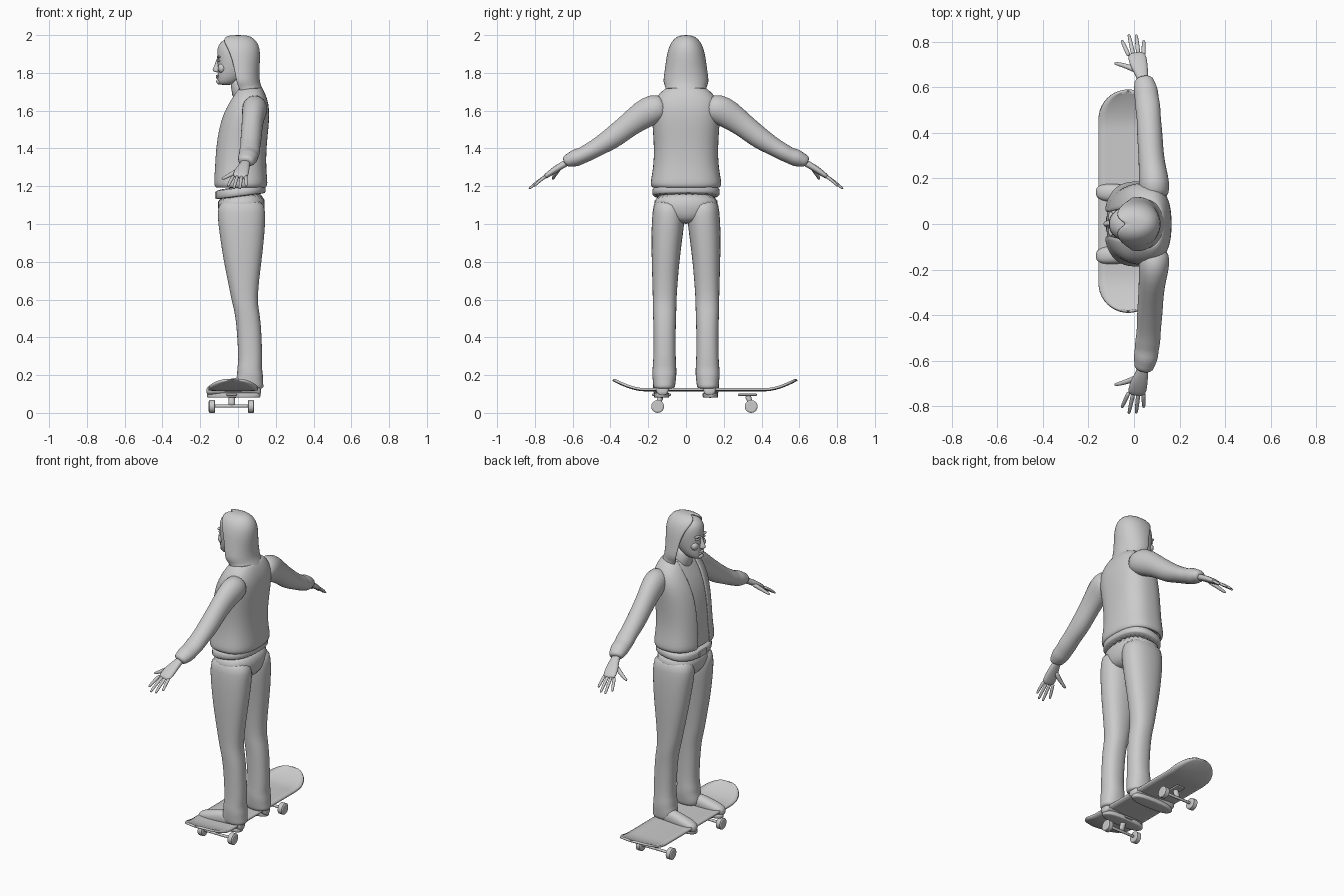
import bpy, bmesh
from math import sin, cos, pi, radians, sqrt
from mathutils import Vector

cube = bpy.data.objects.get("Cube")
if cube:
    bpy.data.objects.remove(cube)

grey = bpy.data.materials.new("plain_grey")
grey.use_nodes = True
grey.diffuse_color = (0.6, 0.6, 0.6, 1)
grey.node_tree.nodes["Principled BSDF"].inputs["Base Color"].default_value = (0.6, 0.6, 0.6, 1)


def finish(name, bm, subdiv=0, thick=0, smooth=True, bevel=0):
    """Turn a bmesh into a finished object."""
    bmesh.ops.recalc_face_normals(bm, faces=bm.faces)
    for f in bm.faces:
        f.smooth = smooth
    mesh = bpy.data.meshes.new(name)
    bm.to_mesh(mesh)
    bm.free()
    mesh.materials.append(grey)
    ob = bpy.data.objects.new(name, mesh)
    bpy.context.collection.objects.link(ob)
    if thick:
        mod = ob.modifiers.new("thickness", 'SOLIDIFY')
        mod.thickness = thick
        mod.offset = -1
    if bevel:
        mod = ob.modifiers.new("bevel", 'BEVEL')
        mod.width = bevel
        mod.segments = 2
    if subdiv:
        mod = ob.modifiers.new("subdivision", 'SUBSURF')
        mod.levels = mod.render_levels = subdiv
    return ob


def loft(name, rings, n=20, power=2.0, gaps=None, subdiv=1, thick=0, caps=(True, True)):
    """Skin rings of (centre, u radius, v radius); gaps leave the -u side open."""
    bm = bmesh.new()
    rows = []
    for i, (c, u, v) in enumerate(rings):
        gap = radians(gaps[i]) if gaps else 0
        row = []
        for k in range(n):
            t = gap + (2 * pi - 2 * gap) * k / (n - 1 if gaps else n)
            a, b = -cos(t), sin(t)
            a, b = [abs(w) ** (2 / power) * (1 if w > 0 else -1) for w in (a, b)]
            row.append(bm.verts.new(c + u * a + v * b))
        rows.append(row)
    for lo, hi in zip(rows, rows[1:]):
        for k in range(n - 1 if gaps else n):
            j = (k + 1) % n
            bm.faces.new((lo[k], lo[j], hi[j], hi[k]))
    for row, cap in zip((rows[0], rows[-1]), caps):
        if cap:
            bm.faces.new(row)
    return finish(name, bm, subdiv, thick)


def level(z, x0, x1, hy, y=0, tilt=0):
    """Nearly horizontal ring given by its extent in x and half width in y."""
    r = (x1 - x0) / 2
    return Vector(((x0 + x1) / 2, y, z)), Vector((r, 0, tilt * r)), Vector((0, hy, 0))


def tube(name, path, n=10, **kw):
    """Tube along points (x, y, z, radius in x, other radius)."""
    pts = [Vector(p[:3]) for p in path]
    rings = []
    for i, p in enumerate(path):
        t = (pts[min(i + 1, len(pts) - 1)] - pts[max(i - 1, 0)]).normalized()
        u = Vector((1, 0, 0))
        u = (u - t * u.dot(t)).normalized()
        rings.append((pts[i], u * p[3], t.cross(u) * p[4]))
    return loft(name, rings, n, **kw)


def box(name, centre, size, bevel=0.004):
    bm = bmesh.new()
    bmesh.ops.create_cube(bm, size=1)
    bmesh.ops.scale(bm, vec=size, verts=bm.verts)
    bmesh.ops.translate(bm, vec=centre, verts=bm.verts)
    return finish(name, bm, smooth=False, bevel=bevel)


def ball(name, centre, size):
    bm = bmesh.new()
    bmesh.ops.create_uvsphere(bm, u_segments=14, v_segments=10, radius=1)
    bmesh.ops.scale(bm, vec=size, verts=bm.verts)
    bmesh.ops.translate(bm, vec=centre, verts=bm.verts)
    return finish(name, bm)


def rod(name, x0, x1, y, z, r, n=24):
    """Cylinder running along x with slightly rounded rims."""
    spec = [(x0, r * 0.8), (x0 + 0.004, r), (x1 - 0.004, r), (x1, r * 0.8)]
    rings = [(Vector((x, y, z)), Vector((0, s, 0)), Vector((0, 0, s))) for x, s in spec]
    ob = loft(name, rings, n, subdiv=0)
    bpy.context.view_layer.objects.active = ob
    ob.select_set(True)
    bpy.ops.object.shade_smooth_by_angle()
    ob.select_set(False)


# Jacket, open at the front over a shirt
torso = [(1.19, -.122, .146, .176), (1.205, -.132, .156, .188), (1.23, -.132, .156, .187),
         (1.3, -.127, .149, .173), (1.4, -.122, .15, .169), (1.5, -.108, .161, .176),
         (1.58, -.085, .167, .182), (1.64, -.055, .162, .176), (1.69, -.025, .145, .145),
         (1.725, -.005, .125, .1)]
loft("jacket", [level(*t) for t in torso], 33, 2.5,
     [13, 13, 13, 13, 13, 14, 15, 18, 24, 40], thick=0.012, caps=(False, False))
loft("shirt", [level(z, a + .01, b - .014, h - .014) for z, a, b, h in torso], 28, 2.5)
loft("waistband", [level(z, -.117, .147, h, tilt=.13) for z, h in
                   ((1.145, .174), (1.15, .179), (1.185, .179), (1.2, .174))], 28, 2.5)
box("belt_buckle", (-.116, 0, 1.153), (.012, .07, .036))

# Trousers: hips and two legs with loose folds at the hem
loft("trouser_hips", [level(1.0, -.06, .1, .05), level(1.03, -.09, .132, .12),
                      level(1.08, -.108, .144, .174), level(1.17, -.113, .144, .175, tilt=.1)], 28, 2.4)
LEG = [(1.14, -.1, .135, .02, .17), (1.06, -.11, .147, .006, .178), (1.0, -.106, .145, .008, .183),
       (.9, -.092, .137, .022, .184), (.8, -.076, .125, .034, .182), (.7, -.055, .112, .043, .179),
       (.6, -.036, .104, .05, .176), (.55, -.022, .11, .05, .177), (.48, -.01, .122, .053, .173),
       (.36, -.002, .127, .055, .172), (.27, .002, .13, .053, .174), (.235, -.006, .126, .05, .178),
       (.2, -.004, .134, .05, .179), (.165, -.016, .132, .054, .176), (.135, -.012, .138, .058, .174),
       (.125, -.002, .125, .066, .166)]
SHOE = [(.122, .022, .02, .1), (.112, .036, .035, .115), (.06, .04, .045, .13), (0, .039, .05, .13),
        (-.06, .041, .042, .122), (-.12, .041, .034, .115), (-.155, .032, .026, .108), (-.168, .014, .014, .104)]
for side, word in ((1, "right"), (-1, "left")):
    loft(word + "_trouser_leg", [level(z, a, b, (o - i) / 2, side * (o + i) / 2)
                                 for z, a, b, i, o in LEG], 20, 2.3)
    # Shoe, with a flat sole pressed into the board
    yaw = [side * (.124 + .016 * (.12 - x) / .29) for x, *_ in SHOE]
    loft(word + "_shoe", [(Vector((x, y, z + .012)), Vector((0, 0, h)), Vector((0, w, 0)))
                          for (x, w, h, z), y in zip(SHOE, yaw)], 16, 2.3)
    loft(word + "_sole", [level(z, -.166, .12, .041, side * .129) for z in (.08, .083, .105, .108)], 20, 2.6)

    # Sleeve with wrinkled cuff
    arm = [(.09, .1, 1.62, .06, .06), (.09, .17, 1.612, .07, .082), (.082, .23, 1.578, .062, .077),
           (.075, .3, 1.527, .056, .063), (.07, .38, 1.462, .057, .06), (.067, .43, 1.43, .055, .054),
           (.064, .48, 1.4, .053, .047), (.06, .52, 1.378, .057, .047), (.056, .55, 1.362, .052, .042),
           (.052, .585, 1.35, .055, .048), (.047, .61, 1.34, .047, .038), (.043, .63, 1.333, .044, .035),
           (.04, .64, 1.325, .032, .025)]
    flip = lambda path: [(x, side * y, z, a, b) for x, y, z, a, b in path]
    tube(word + "_sleeve", flip(arm), 18)

    # Hand: flat palm, four fingers and a thumb
    tube(word + "_palm", flip([(.043, .61, 1.335, .024, .019), (.037, .65, 1.315, .026, .018),
                               (.024, .69, 1.29, .038, .018), (.014, .73, 1.262, .042, .015),
                               (.01, .752, 1.245, .036, .011)]), 14, power=2.4)
    for i, (bx, tx, ty, tz) in enumerate([(-.022, -.052, .806, 1.2), (-.002, -.022, .832, 1.186),
                                          (.02, .01, .83, 1.186), (.041, .043, .805, 1.2)]):
        mx, my, mz = (bx + tx) / 2, (.735 + ty) / 2, (1.258 + tz) / 2 + .004
        tube(f"{word}_finger_{i + 1}", flip([(bx, .735, 1.258, .011, .01), (mx, my, mz, .01, .009),
                                             (tx, ty - .005, tz + .004, .008, .007),
                                             (tx, ty, tz, .005, .004)]), 8)
    tube(word + "_thumb", flip([(.02, .67, 1.295, .016, .014), (-.02, .688, 1.272, .014, .013),
                                (-.06, .7, 1.25, .01, .01), (-.088, .706, 1.237, .008, .007)]), 8)
    # Face, paired details
    ball(word + "_eye", (-.099, side * .03, 1.865), (.011, .014, .007))
    ball(word + "_brow", (-.101, side * .03, 1.884), (.012, .024, .007))
    ball(word + "_cheek", (-.085, side * .035, 1.825), (.022, .026, .026))

# Head, neck and face
loft("head", [level(*r) for r in [(1.735, -.1, -.03, .026), (1.75, -.11, 0, .044), (1.78, -.108, .03, .061),
                                  (1.83, -.108, .07, .074), (1.88, -.111, .09, .08), (1.93, -.112, .095, .079),
                                  (1.965, -.096, .08, .064), (1.987, -.05, .05, .035)]], 20, 2.2)
loft("neck", [level(1.64, -.03, .1, .07), level(1.72, -.035, .075, .055), level(1.79, -.05, .06, .05)])
loft("nose", [level(*r) for r in [(1.802, -.118, -.09, .014), (1.81, -.136, -.09, .018),
                                  (1.822, -.135, -.09, .014), (1.85, -.12, -.09, .009),
                                  (1.882, -.113, -.09, .009)]], 12)
for z in (1.785, 1.775):
    ball("lip", (-.107, 0, z), (.011, .023, .006))
ball("chin", (-.096, 0, 1.754), (.02, .024, .016))

# Hood wrapped round the head, open at the face
loft("hood", [level(*r) for r in [(1.695, -.025, .142, .115), (1.725, -.06, .125, .106), (1.75, -.085, .116, .123),
                                  (1.8, -.1, .112, .114), (1.87, -.113, .117, .106), (1.93, -.118, .117, .095),
                                  (1.97, -.108, .098, .075), (1.992, -.08, .07, .048), (2.0, -.045, .04, .022)]],
     29, 2.1, [58, 70, 77, 78, 74, 63, 45, 28, 20], thick=.012, caps=(False, True))

# Skateboard deck with rounded, upturned ends
CX, Y0, Y1, HALF = -.025, -.39, .59, .131
bm = bmesh.new()
rows = []
for i in range(41):
    y = (Y0 + Y1) / 2 - (Y1 - Y0) / 2 * cos(pi * i / 40)
    d = min(y - Y0, Y1 - y)
    w = max(HALF * sqrt(max(0, 1 - max(0, 1 - d / .13) ** 2)), .004)
    z = .114 + .056 * max(0, 1 - d / .17) ** 1.7
    rows.append([bm.verts.new((CX + w * k / 4, y, z + .004 * (k / 4) ** 2)) for k in range(-4, 5)])
for a, b in zip(rows, rows[1:]):
    for k in range(8):
        bm.faces.new((a[k], a[k + 1], b[k + 1], b[k]))
deck = finish("skateboard_deck", bm, thick=.013)
bpy.context.view_layer.objects.active = deck
deck.select_set(True)
bpy.ops.object.shade_smooth_by_angle()
deck.select_set(False)

# Trucks and wheels
for y, word, s in ((-.15, "front", 1), (.345, "rear", -1)):
    box(word + "_truck_plate", (CX - .008, y + s * .02, .096), (.055, .1, .012))
    tube(word + "_truck_hanger", [(CX - .008, y + s * .02, .095, .02, .02), (CX - .008, y + s * .01, .07, .016, .014),
                                  (CX - .008, y, .035, .024, .012)], 10)
    rod(word + "_axle", -.155, .082, y, .036, .008, 12)
    for x in (-.155, .052):
        rod(word + "_wheel", x, x + .034, y, .034, .034)
